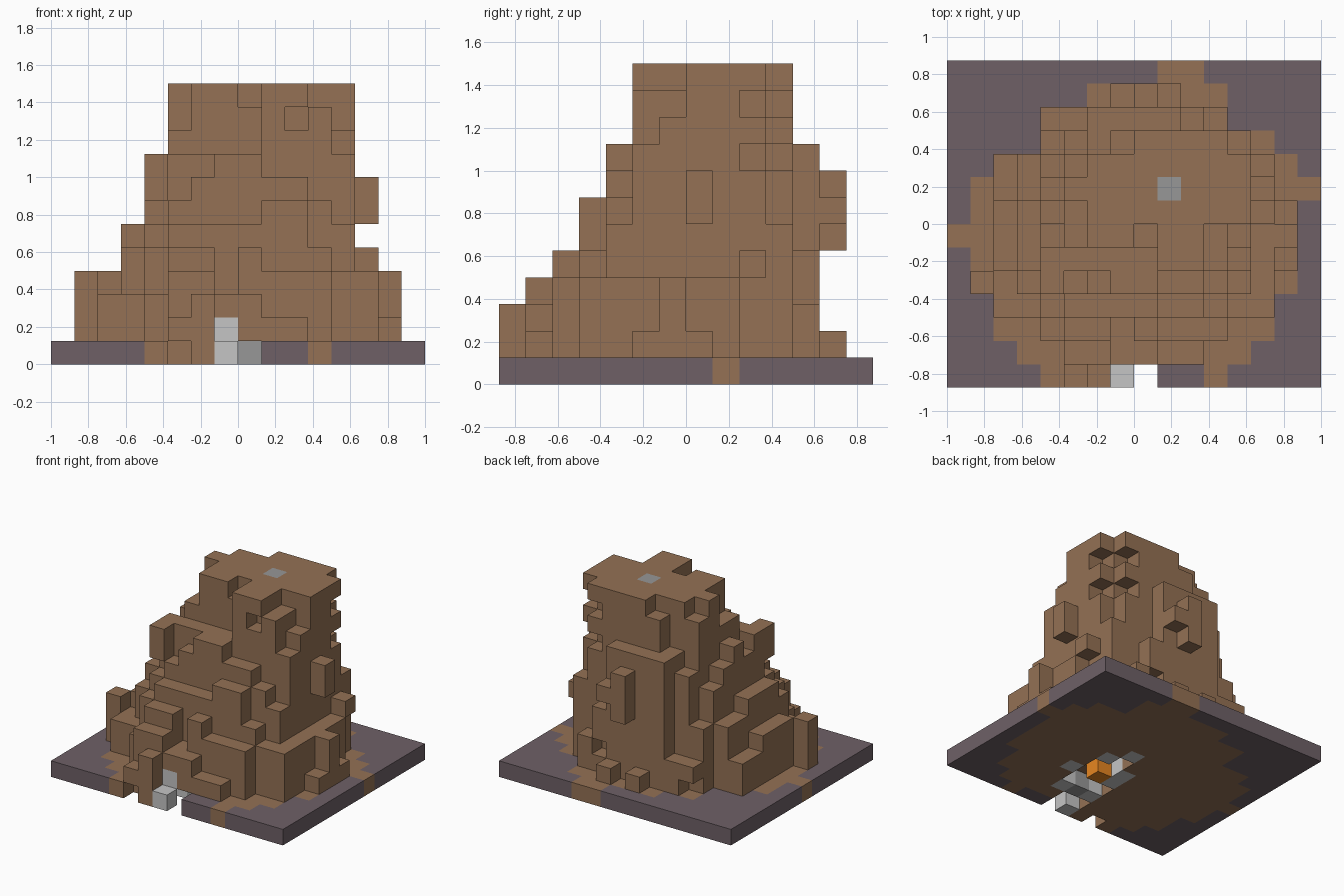
import bpy, bmesh, random
from mathutils import Vector

old = bpy.data.objects.get("Cube")
if old:
    bpy.data.objects.remove(old, do_unlink=True)

random.seed(4)
CELL = 0.125
NX, NY, TOP = 16, 14, 11
ORIGIN = Vector((-NX / 2, -NY / 2, 0))


def material(name, color):
    mat = bpy.data.materials.new(name)
    mat.use_nodes = True
    mat.diffuse_color = (*color, 1)
    bsdf = mat.node_tree.nodes["Principled BSDF"]
    bsdf.inputs["Base Color"].default_value = (*color, 1)
    bsdf.inputs["Roughness"].default_value = 0.9
    return mat


EARTH = material("earth brown", (0.297, 0.166, 0.089))
GROUND = material("dusky ground", (0.157, 0.118, 0.134))
PALE = material("pale stone", (0.56, 0.56, 0.56))
GREY = material("grey stone", (0.31, 0.31, 0.31))
FIRE = material("glowing orange", (0.8, 0.24, 0.015))

blocks = {}  # grid cell -> part name


def fill(part, i0, i1, j0, j1, k0, k1):
    for i in range(i0, i1 + 1):
        for j in range(j0, j1 + 1):
            for k in range(k0, k1 + 1):
                blocks[i, j, k] = part


def carve(i0, i1, j0, j1, k0, k1):
    for cell in [c for c in blocks if i0 <= c[0] <= i1 and j0 <= c[1] <= j1 and k0 <= c[2] <= k1]:
        del blocks[cell]


# Ground slab with the foot of the hill set into it, row by row from the front
fill("ground_slab", 0, NX - 1, 0, NY - 1, 0, 0)
foot = [(4, 6), (3, 12), (2, 13), (2, 13), (1, 14), (1, 14), (0, 14),
        (1, 14), (1, 15), (2, 14), (4, 13), (4, 11), (6, 11), (9, 10)]
for j, (a, b) in enumerate(foot):
    fill("hill", a, b, j, j, 0, 0)
fill("hill", 11, 11, 0, 0, 0, 0)

# Hill body: rounded layers, steep at the back, with a ragged blocky surface
ragged = {(i, j): random.uniform(-0.07, 0.07) for i in range(NX) for j in range(NY)}
for k in range(1, TOP):
    x0, x1 = 1.4 + 0.4 * k, 14.4 - 0.16 * k
    y0, y1 = 0.8 + 0.45 * k, 12.2 - 0.12 * k
    for (i, j), rough in ragged.items():
        dx = abs(i + 0.5 - (x0 + x1) / 2) / (x1 - x0) * 2
        dy = abs(j + 0.5 - (y0 + y1) / 2) / (y1 - y0) * 2
        a, b = foot[j]
        limit = 1 + rough + random.uniform(-0.21, 0.21)
        if dx ** 2.6 + dy ** 2.6 < limit and a <= i <= b and 0 < j < NY - 1:
            blocks[i, j, k] = "hill"

# Sheer faces: front below the summit, left shoulder, and the four flanks
carve(5, 8, 0, 5, 9, 10)
carve(0, 3, 0, NY, 6, 10)
carve(13, NX, 0, NY, 4, 10)
carve(0, NX, 0, 4, 9, 10)
carve(0, NX, 12, NY, 2, 10)

# Flat summit with its stepped outline
for j, a, b in [(5, 9, 10), (6, 6, 10), (7, 6, 12), (8, 5, 12), (9, 6, 12), (10, 8, 11)]:
    fill("hill", a, b, j, j, TOP, TOP)
carve(8, 8, 6, 6, TOP, TOP)

# Rear corner where every other course overhangs
carve(12, 12, 10, 10, 6, 10)
for i, j in [(12, 9), (11, 10)]:
    fill("hill", i, i, j, j, 7, 9)
    carve(i, i, j, j, 8, 8)
    carve(i, i, j, j, 10, 10)

# Rock ledges standing out from the sides
ledges = [
    (1, 1, 4, 4, 1, 3), (2, 2, 3, 3, 1, 2), (2, 2, 6, 7, 1, 3),
    (3, 3, 5, 6, 4, 5), (4, 4, 4, 5, 7, 8), (5, 5, 6, 7, 8, 9),
    (13, 13, 3, 7, 1, 3), (13, 13, 9, 9, 4, 4), (13, 13, 7, 7, 6, 7),
    (14, 14, 6, 6, 1, 3), (6, 9, 11, 11, 1, 8), (8, 8, 12, 12, 5, 7),
    (9, 9, 12, 12, 6, 6), (7, 7, 12, 12, 1, 1), (9, 9, 12, 12, 1, 1),
    (5, 6, 2, 2, 1, 4), (5, 6, 1, 1, 1, 3), (9, 10, 3, 3, 5, 6),
]
for box in ledges:
    fill("hill", *box)

# Front post and lintel beside the tunnel mouth
fill("hill", 6, 6, 0, 0, 0, 2)
carve(5, 5, 0, 0, 0, 0)
fill("hill", 5, 5, 0, 0, 1, 1)
fill("hill", 7, 7, 1, 1, 2, 2)
fill("hill", 8, 9, 1, 1, 1, 1)

# Fire pit hollowed out under the hill, with a tunnel to the front
carve(8, 8, 0, 6, 0, 0)
carve(7, 7, 1, 3, 0, 0)
carve(9, 9, 3, 5, 0, 0)

# Stones around the pit and along the tunnel, and the fire itself
for i, j, k in [(7, 0, 0), (7, 1, 1), (7, 2, 0), (7, 4, 0), (7, 5, 0),
                (9, 2, 0), (10, 4, 0), (9, 6, 0), (8, 7, 0)]:
    fill("pit_stones", i, i, j, j, k, k)
fill("tunnel_stone", 8, 8, 2, 2, 0, 0)
fill("fire", 8, 8, 4, 4, 0, 0)

# Chimney stone flush with the summit
fill("chimney_stone", 9, 9, 8, 8, TOP, TOP)

# Drop any block left hanging by itself
for i, j, k in list(blocks):
    sides = [(i - 1, j, k), (i + 1, j, k), (i, j - 1, k), (i, j + 1, k), (i, j, k - 1)]
    if k and not any(s in blocks for s in sides):
        del blocks[i, j, k]

PARTS = {"ground_slab": GROUND, "hill": EARTH, "pit_stones": PALE,
         "tunnel_stone": GREY, "fire": FIRE, "chimney_stone": GREY}


def build(part, mat):
    """Mesh only the block sides that are open to the air."""
    bm = bmesh.new()
    for cell, owner in blocks.items():
        if owner != part:
            continue
        for axis in range(3):
            for side in (0, 1):
                near = list(cell)
                near[axis] += side * 2 - 1
                if tuple(near) in blocks:
                    continue
                u, v = (axis + 1) % 3, (axis + 2) % 3
                ring = [(0, 0), (1, 0), (1, 1), (0, 1)]
                corners = []
                for du, dv in (ring if side else ring[::-1]):
                    p = Vector(cell)
                    p[axis] += side
                    p[u] += du
                    p[v] += dv
                    corners.append(bm.verts.new((p + ORIGIN) * CELL))
                bm.faces.new(corners)
    bmesh.ops.remove_doubles(bm, verts=bm.verts, dist=CELL / 100)
    mesh = bpy.data.meshes.new(part)
    bm.to_mesh(mesh)
    bm.free()
    mesh.materials.append(mat)
    bpy.context.collection.objects.link(bpy.data.objects.new(part, mesh))


for part, mat in PARTS.items():
    build(part, mat)
